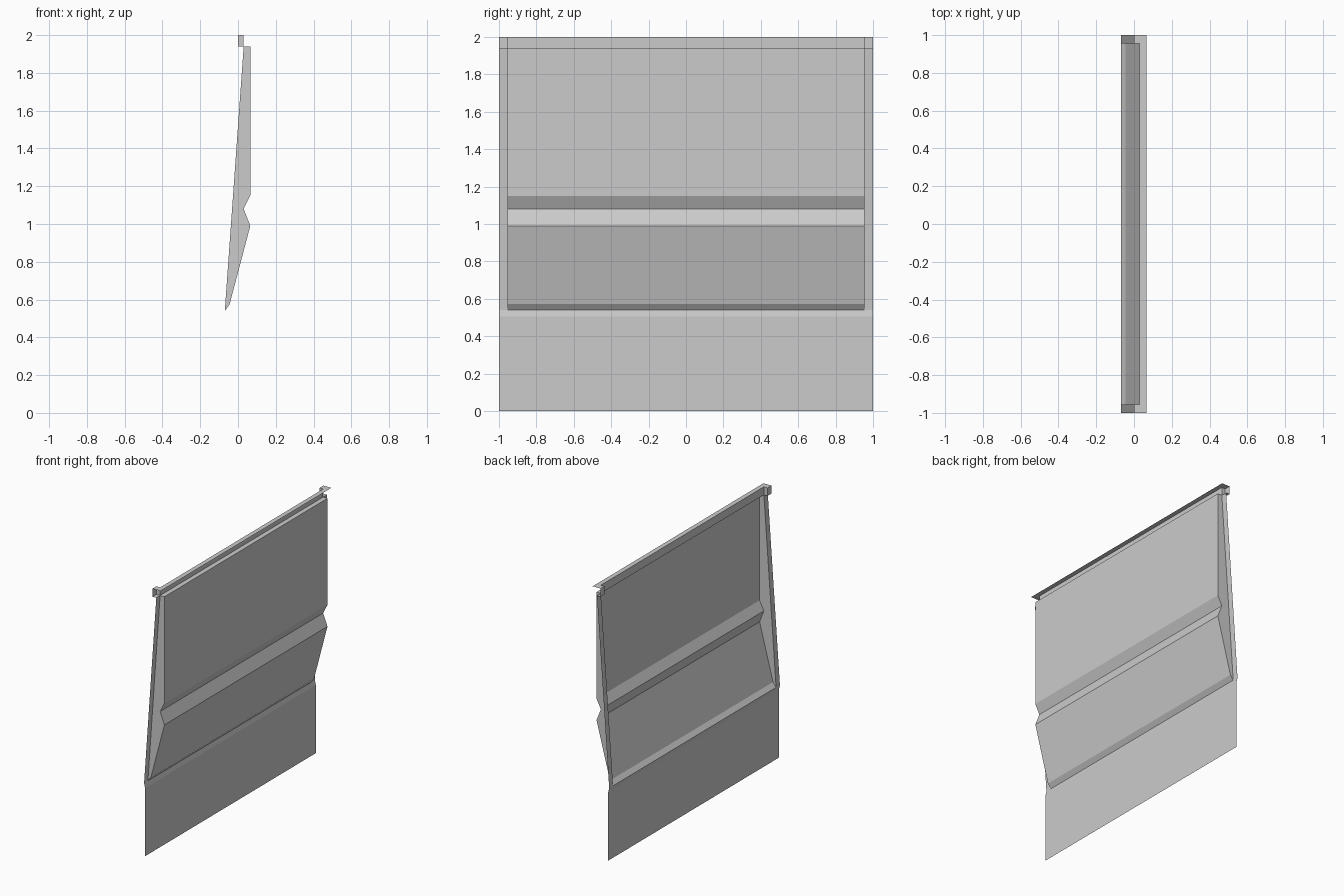
import bpy

if "Cube" in bpy.data.objects:
    bpy.data.objects.remove(bpy.data.objects["Cube"])

W, I = 1.0, 0.955   # half width of sheet, half width of raised panel

grey = bpy.data.materials.new("light_grey")
grey.diffuse_color = (0.6, 0.6, 0.6, 1)
grey.use_nodes = True
grey.node_tree.nodes["Principled BSDF"].inputs["Base Color"].default_value = grey.diffuse_color


def make(name, verts, faces):
    me = bpy.data.meshes.new(name)
    me.from_pydata(verts, [], faces)
    me.materials.append(grey)
    ob = bpy.data.objects.new(name, me)
    bpy.context.collection.objects.link(ob)
    return ob


def sheet(name, path, y0, y1):
    """Sweep an open (x, z) path between y0 and y1 as a thin sheet."""
    verts = [(x, y, z) for x, z in path for y in (y0, y1)]
    faces = [(2*i, 2*i + 1, 2*i + 3, 2*i + 2) for i in range(len(path) - 1)]
    return make(name, verts, faces)


def wall(name, outline, y, flip):
    """Flat end wall from a closed (x, z) outline."""
    order = list(range(len(outline)))
    return make(name, [(x, y, z) for x, z in outline],
                [order[::-1] if flip else order])


# Lower apron with its small folded lip
sheet("lower_apron", [(-0.062, 0), (-0.062, 0.505), (-0.07, 0.54)], -W, W)

# Raised panel with a horizontal groove, open at the back
panel = [(-0.07, 0.54), (-0.045, 0.573), (0.065, 0.99), (0.03, 1.08),
         (0.065, 1.15), (0.065, 1.94), (0.03, 1.94)]
sheet("raised_panel", panel, -I, I)

# Top rail and its folded flap
sheet("top_rail", [(0.03, 1.94), (0.03, 2.0), (0.065, 2.0)], -I, I)

# Side flanges and the end walls of the raised parts
flange = [(-0.07, 0.54), (0.03, 1.94), (0, 1.94), (0, 2.0), (0.065, 2.0)]
rail_end = [(0, 1.94), (0.03, 1.94), (0.03, 2.0), (0, 2.0)]
for side, s in (("left", -1), ("right", 1)):
    sheet("side_flange_" + side, flange, min(s*W, s*I), max(s*W, s*I))
    wall("panel_end_" + side, panel, s*I, s > 0)
    wall("rail_end_" + side, rail_end, s*I, s > 0)
